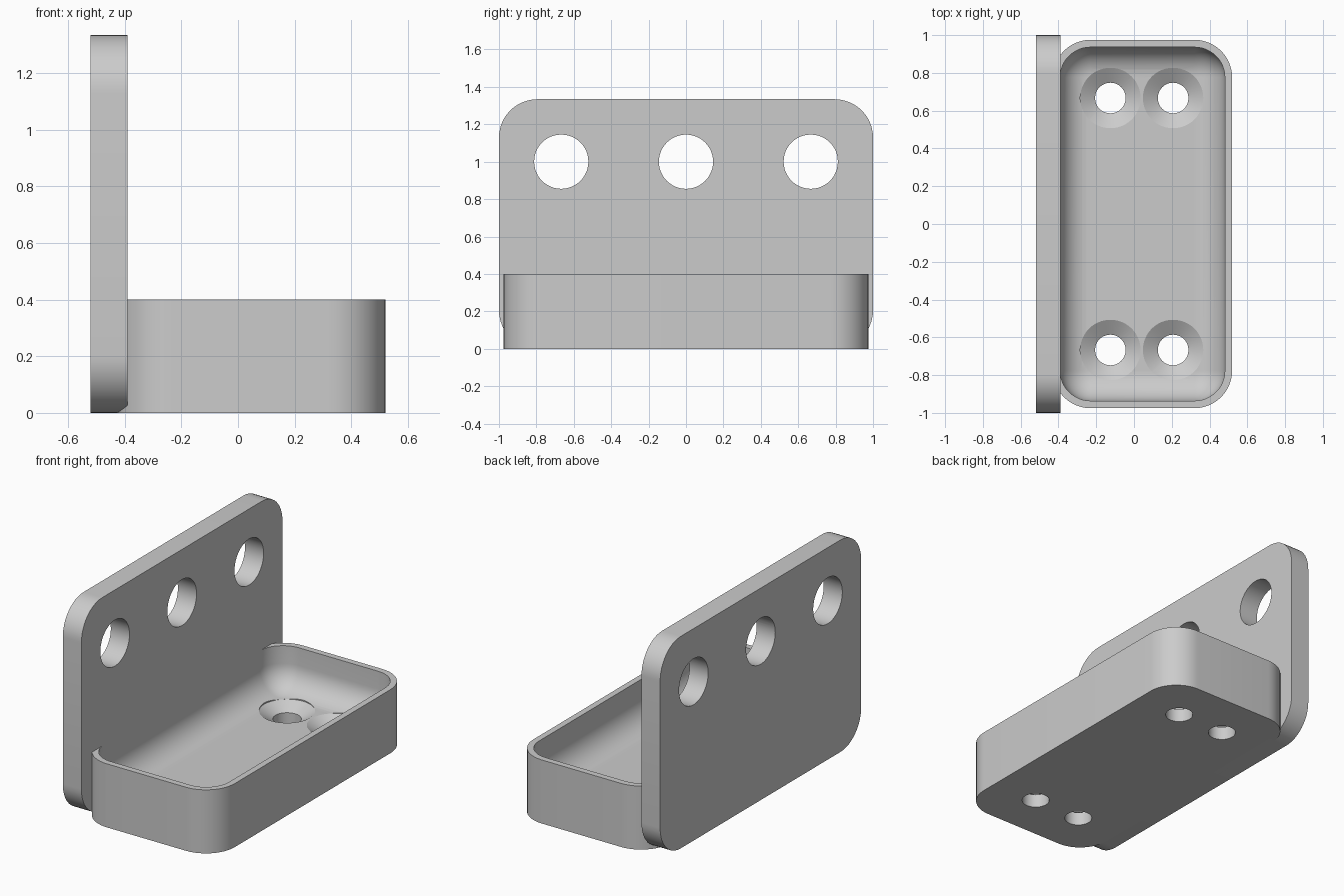
import bpy, bmesh, math

if "Cube" in bpy.data.objects:
    bpy.data.objects.remove(bpy.data.objects["Cube"], do_unlink=True)

grey = bpy.data.materials.new("plain grey")
grey.use_nodes = True
grey.diffuse_color = (0.6, 0.6, 0.6, 1)
grey.node_tree.nodes["Principled BSDF"].inputs["Base Color"].default_value = (0.6, 0.6, 0.6, 1)


def rounded(half_w, half_h, radius, steps=12):
    """Outline of a rounded rectangle."""
    points = []
    for corner, (sx, sy) in enumerate([(1, 1), (-1, 1), (-1, -1), (1, -1)]):
        for i in range(steps + 1):
            a = (corner + i / steps) * math.pi / 2
            points.append((sx * (half_w - radius) + radius * math.cos(a),
                           sy * (half_h - radius) + radius * math.sin(a)))
    return points


def circle(radius, steps=48):
    return [(radius * math.cos(math.tau * i / steps),
             radius * math.sin(math.tau * i / steps)) for i in range(steps)]


def loft(name, rings, location, upright=False):
    """Closed solid through (outline, height) rings; upright turns height to +x."""
    bm = bmesh.new()
    loops = []
    for outline, h in rings:
        loops.append([bm.verts.new((h, u, v) if upright else (u, v, h)) for u, v in outline])
    for low, high in zip(loops, loops[1:]):
        for i in range(len(low)):
            j = (i + 1) % len(low)
            bm.faces.new((low[i], low[j], high[j], high[i]))
    bm.faces.new(loops[0][::-1])
    bm.faces.new(loops[-1])
    bmesh.ops.recalc_face_normals(bm, faces=bm.faces)
    mesh = bpy.data.meshes.new(name)
    bm.to_mesh(mesh)
    bm.free()
    mesh.materials.append(grey)
    obj = bpy.data.objects.new(name, mesh)
    obj.location = location
    bpy.context.collection.objects.link(obj)
    return obj


def activate(obj):
    bpy.ops.object.select_all(action='DESELECT')
    obj.select_set(True)
    bpy.context.view_layer.objects.active = obj


def cut(obj, cutters):
    for cutter in cutters:
        cutter.hide_render = True
        mod = obj.modifiers.new("cut", 'BOOLEAN')
        mod.operation = 'DIFFERENCE'
        mod.solver = 'EXACT'
        mod.object = cutter
        activate(obj)
        bpy.ops.object.modifier_apply(modifier=mod.name)
        bpy.data.objects.remove(cutter, do_unlink=True)
    activate(obj)
    bpy.ops.object.shade_smooth_by_angle(angle=math.radians(30))


# Upright plate with three round holes
plate_shape = rounded(1.0, 0.667, 0.205)
plate = loft("back_plate", [(plate_shape, -0.065), (plate_shape, 0.065)],
             (-0.455, 0, 0.667), upright=True)
cut(plate, [loft("plate_hole", [(circle(0.145), -0.2), (circle(0.145), 0.2)],
                 (-0.455, y, 1.0), upright=True) for y in (-0.667, 0, 0.667)])

# Tray body
tray_shape = rounded(0.475, 0.975, 0.2)
tray = loft("tray", [(tray_shape, 0), (tray_shape, 0.4)], (0.045, 0, 0))

# Hollow with a broad fillet round the floor
floor, fillet = 0.133, 0.155
rings = []
for i in range(13):
    a = i / 12 * math.pi / 2
    inset = fillet * (1 - math.sin(a))
    rings.append((rounded(0.436 - inset, 0.936 - inset, 0.16 - inset),
                  floor + fillet * (1 - math.cos(a))))
rings.append((rounded(0.436, 0.936, 0.16), 0.5))
cutters = [loft("hollow", rings, (0.045, 0, 0))]

# Countersunk screw holes
for x in (-0.125, 0.207):
    for y in (-0.667, 0.667):
        cutters.append(loft("screw_hole", [(circle(0.081), -0.1), (circle(0.081), 0.085),
                                           (circle(0.16), floor), (circle(0.16), 0.35)],
                            (x, y, 0)))
cut(tray, cutters)
